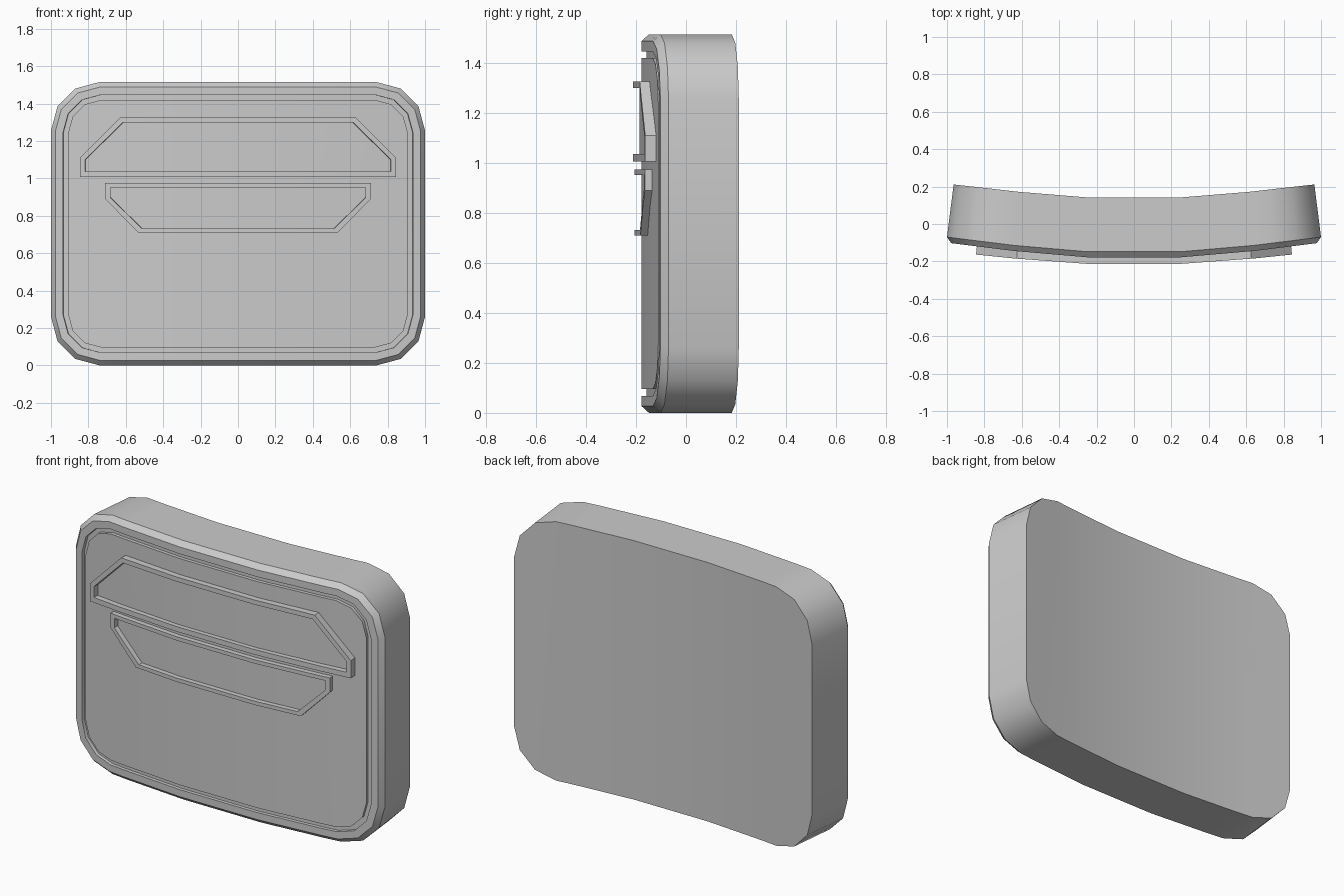
import bpy, bmesh, math

if "Cube" in bpy.data.objects:
    bpy.data.objects.remove(bpy.data.objects["Cube"])

HEIGHT = 1.515
BENDS = (-0.64, -0.25, 0.25, 0.64)   # vertical fold lines of the curved panel


def front_y(x):
    """Depth of the faceted, bowed front surface at x."""
    a = abs(x)
    return -0.178 + 0.087 * max(0, min(a, 0.64) - 0.25) + 0.125 * max(0, a - 0.64)


def bend(co, flare):
    """Map flat (x, depth behind front, z) onto the bowed shape."""
    x, d, z = co
    if d < 0:
        d *= 1 + flare * x * x
    y = front_y(x) + d * (1 - 0.03 * x * x)
    return x * (1 - 0.123 * (d - 0.03)), y, z


def rounded_rect(inset, radius=0.26, steps=3):
    r = radius - inset * 0.85
    w, h = 1 - inset, HEIGHT / 2 - inset
    pts = []
    for k, (sx, sz) in enumerate(((1, 1), (-1, 1), (-1, -1), (1, -1))):
        for i in range(steps + 1):
            a = math.pi / 2 * (k + i / steps)
            pts.append((sx * (w - r) + r * math.cos(a),
                        HEIGHT / 2 + sz * (h - r) + r * math.sin(a)))
    return pts


def mirrored(half):
    return half + [(-x, z) for x, z in reversed(half)]


def build(name, rings, cap_start=True, cap_end=True, flare=0.0):
    """Bridge successive (outline, depth) rings, fold them and bend them."""
    bm = bmesh.new()
    loops = [[bm.verts.new((x, d, z)) for x, z in pts] for pts, d in rings]
    for a, b in zip(loops, loops[1:]):
        n = len(a)
        for i in range(n):
            j = (i + 1) % n
            bm.faces.new((a[i], a[j], b[j], b[i]))
    if cap_start:
        bm.faces.new(loops[0])
    if cap_end:
        bm.faces.new(loops[-1])
    for x in BENDS:
        bmesh.ops.bisect_plane(bm, geom=bm.verts[:] + bm.edges[:] + bm.faces[:],
                               plane_co=(x, 0, 0), plane_no=(1, 0, 0))
    bmesh.ops.recalc_face_normals(bm, faces=bm.faces[:])
    for v in bm.verts:
        v.co = bend(v.co, flare)
    me = bpy.data.meshes.new(name)
    bm.to_mesh(me)
    bm.free()
    ob = bpy.data.objects.new(name, me)
    bpy.context.collection.objects.link(ob)
    bpy.ops.object.select_all(action='DESELECT')
    ob.select_set(True)
    bpy.context.view_layer.objects.active = ob
    bpy.ops.object.shade_smooth_by_angle(angle=math.radians(32))
    return ob


# Main plate: chamfered front edge and a groove around the face
profile = ((0, 0.32), (0, 0.03), (0.027, 0), (0.068, 0),
           (0.068, 0.02), (0.095, 0.02), (0.095, 0))
build("curved_plate", [(rounded_rect(i), d) for i, d in profile])

# Upper raised panel with a rim and a shallow recess
outer = mirrored([(0.837, 1.007), (0.837, 1.11), (0.622, 1.327)])
inner = mirrored([(0.81, 1.037), (0.81, 1.10), (0.61, 1.30)])
build("upper_panel", [(outer, 0.006), (outer, -0.034),
                      (inner, -0.034), (inner, -0.008)], flare=0.45)

# Lower raised frame, open to the plate surface
outer = mirrored([(0.53, 0.71), (0.705, 0.89), (0.705, 0.974)])
inner = mirrored([(0.51, 0.732), (0.678, 0.897), (0.678, 0.952)])
build("lower_frame", [(outer, 0.006), (outer, -0.029),
                      (inner, -0.029), (inner, 0.006), (outer, 0.006)],
      cap_start=False, cap_end=False)
